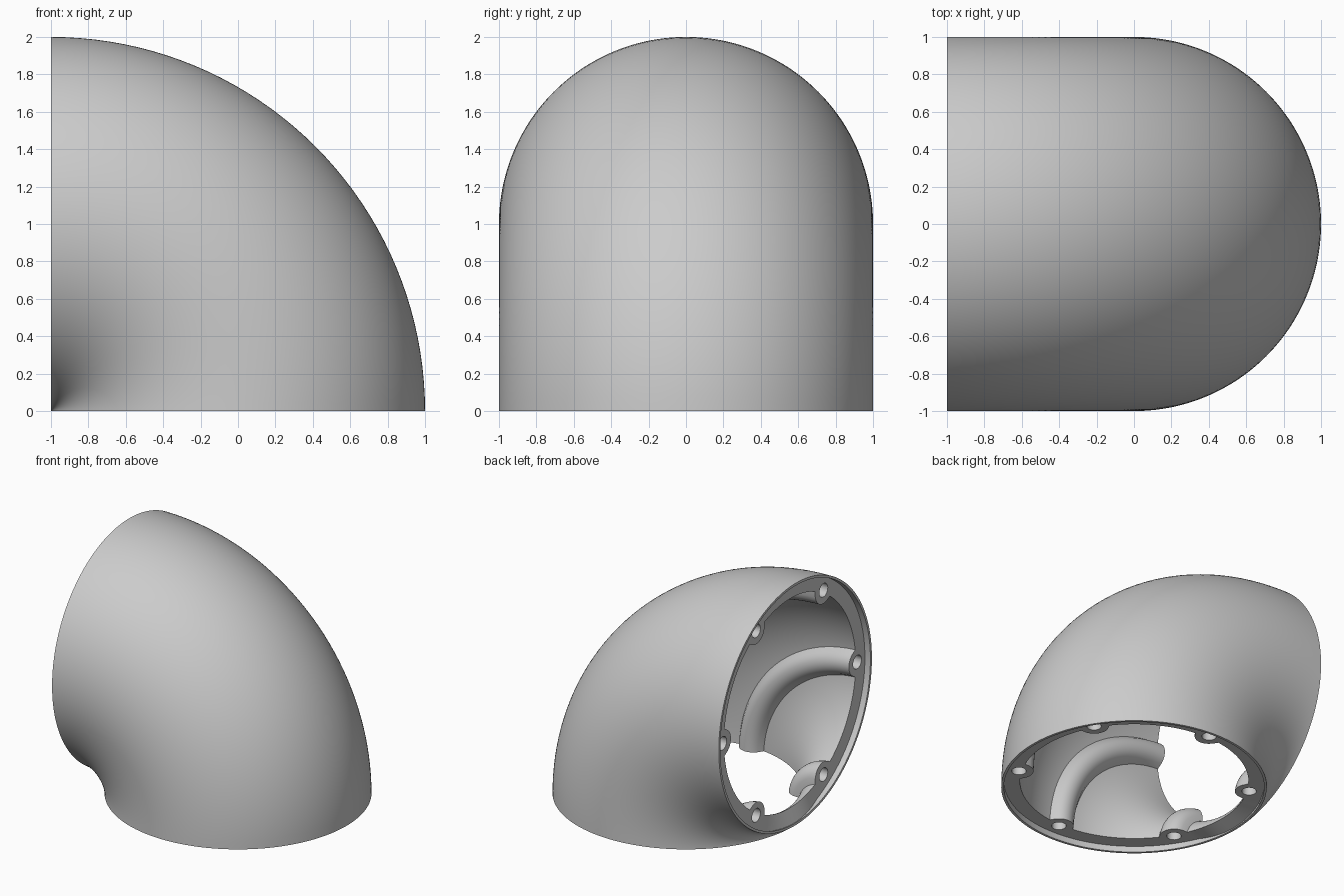
import bpy, bmesh, math
from mathutils import Matrix

cube = bpy.data.objects.get("Cube")
if cube:
    bpy.data.objects.remove(cube, do_unlink=True)

WALL, LIP, RECESS = 0.86, 0.98, 0.05
BOLT_R, RIB, HOLE, DEPTH = 0.88, 0.11, 0.055, 0.16
RINGS, STEPS = 240, 40
QUARTER = math.pi / 2
BOLTS = [math.radians(30 + 60 * k) for k in range(6)]

grey = bpy.data.materials.new("plain_grey")
grey.use_nodes = True
grey.diffuse_color = (0.6, 0.6, 0.6, 1)
grey.node_tree.nodes["Principled BSDF"].inputs["Base Color"].default_value = grey.diffuse_color


def bore(theta):
    """Inner radius of the pipe section, narrowed where a rib bulges inward."""
    radius = WALL
    for bolt in BOLTS:
        a = math.remainder(theta - bolt, math.tau)
        rest = RIB ** 2 - (BOLT_R * math.sin(a)) ** 2
        if rest > 0 and math.cos(a) > 0:
            radius = min(radius, BOLT_R * math.cos(a) - math.sqrt(rest))
    return radius


def point(theta, radius, turn):
    """Point of the bend, given section angle, section radius and sweep angle."""
    d = 1 + radius * math.cos(theta)
    return (d * math.cos(turn) - 1, radius * math.sin(theta), d * math.sin(turn))


def inset(theta, radius):
    """Sweep angle at which the recessed flange plane is reached."""
    d = 1 + radius * math.cos(theta)
    return math.asin(min(RECESS, 0.6 * d) / d)


# Elbow shell: one closed strip of points for every angle of the section
bm = bmesh.new()
strips = []
for i in range(RINGS):
    t = math.tau * i / RINGS
    r = bore(t)
    a, b = inset(t, LIP), inset(t, r)
    path = [(1, QUARTER * j / STEPS) for j in range(STEPS + 1)]
    path += [(LIP, QUARTER), (LIP, QUARTER - a)]
    path += [(r, QUARTER - b - (QUARTER - 2 * b) * j / STEPS) for j in range(STEPS + 1)]
    path += [(LIP, a), (LIP, 0)]
    strips.append([bm.verts.new(point(t, *p)) for p in path])
for i, s in enumerate(strips):
    n = strips[(i + 1) % RINGS]
    for j in range(len(s)):
        k = (j + 1) % len(s)
        bm.faces.new((s[j], n[j], n[k], s[k]))
bmesh.ops.remove_doubles(bm, verts=bm.verts, dist=1e-5)
bmesh.ops.recalc_face_normals(bm, faces=bm.faces)
mesh = bpy.data.meshes.new("elbow_shell")
bm.to_mesh(mesh)
bm.free()
mesh.materials.append(grey)
elbow = bpy.data.objects.new("elbow_shell", mesh)
bpy.context.collection.objects.link(elbow)

# Screw holes in both flanges
bm = bmesh.new()
to_side = Matrix.Translation((-1, 0, 1)) @ Matrix(
    ((0, 0, 1, 0), (0, 1, 0, 0), (1, 0, 0, 0), (0, 0, 0, 1)))
for flange in (Matrix.Identity(4), to_side):
    for t in BOLTS:
        place = Matrix.Translation((BOLT_R * math.cos(t), BOLT_R * math.sin(t), DEPTH / 2))
        bmesh.ops.create_cone(bm, cap_ends=True, segments=32, radius1=HOLE, radius2=HOLE,
                              depth=DEPTH, matrix=flange @ place)
bmesh.ops.recalc_face_normals(bm, faces=bm.faces)
cut_mesh = bpy.data.meshes.new("hole_cutter")
bm.to_mesh(cut_mesh)
bm.free()
cut_mesh.materials.append(grey)
cutter = bpy.data.objects.new("hole_cutter", cut_mesh)
cutter.hide_render = True
bpy.context.collection.objects.link(cutter)

cut = elbow.modifiers.new("screw_holes", "BOOLEAN")
cut.operation, cut.solver, cut.object = "DIFFERENCE", "EXACT", cutter
bpy.ops.object.select_all(action="DESELECT")
elbow.select_set(True)
bpy.context.view_layer.objects.active = elbow
bpy.ops.object.modifier_apply(modifier=cut.name)
bpy.data.objects.remove(cutter, do_unlink=True)
bpy.ops.object.shade_smooth_by_angle(angle=math.radians(35))
